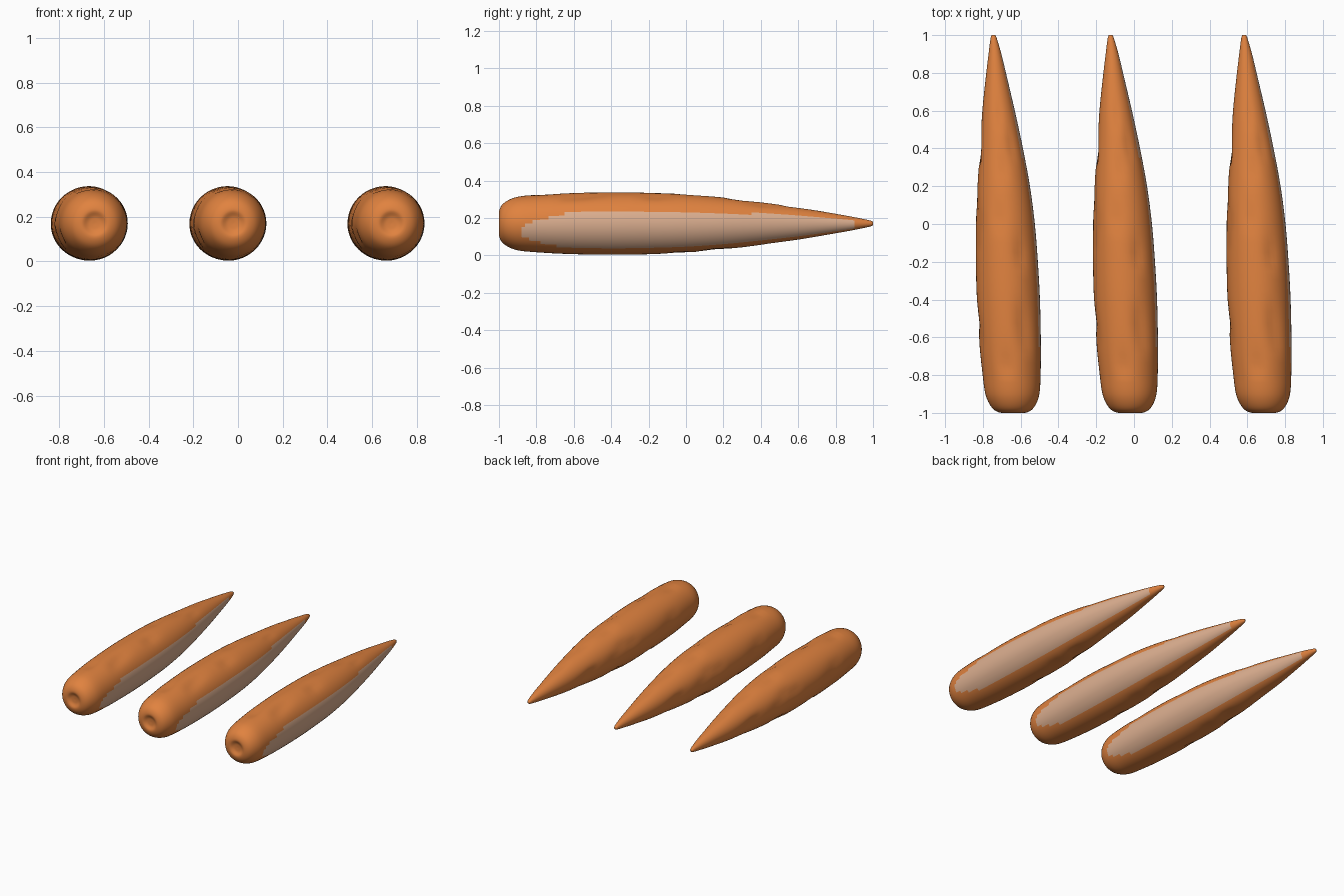
import bpy, bmesh, math, random
from mathutils import Vector

if "Cube" in bpy.data.objects:
    bpy.data.objects.remove(bpy.data.objects["Cube"])

random.seed(4)
SEG, SUB = 48, 4


def material(name, rgb):
    m = bpy.data.materials.new(name)
    m.diffuse_color = (*rgb, 1)
    m.use_nodes = True
    m.node_tree.nodes["Principled BSDF"].inputs["Base Color"].default_value = m.diffuse_color
    return m


orange = material("carrot orange", (0.75, 0.225, 0.05))
pale = material("pale tan", (0.72, 0.43, 0.28))

# Root profile: y along the root, sideways shift, radius
profile = [Vector(p) for p in (
    (-0.985, 0.025, 0.004), (-0.988, 0.025, 0.03), (-1.0, 0.025, 0.06), (-0.985, 0.024, 0.098),
    (-0.95, 0.023, 0.125), (-0.90, 0.021, 0.143), (-0.82, 0.018, 0.152),
    (-0.65, 0.010, 0.162), (-0.4, 0.0, 0.167), (-0.2, -0.008, 0.164),
    (0.0, -0.016, 0.156), (0.2, -0.025, 0.139), (0.4, -0.037, 0.114),
    (0.6, -0.052, 0.086), (0.8, -0.065, 0.052), (0.9, -0.071, 0.034),
    (0.985, -0.078, 0.016), (1.0, -0.079, 0.010))]


def smooth_path(pts, sub):
    out = []
    for i in range(len(pts) - 1):
        a, b, c, d = (pts[min(max(i + k, 0), len(pts) - 1)] for k in (-1, 0, 1, 2))
        for s in range(sub):
            t = s / sub
            # chord-limited tangents keep uneven spans from overshooting
            span = (c - b).length
            m1 = (c - a) * (span / max((b - a).length + span, 1e-6))
            m2 = (d - b) * (span / max((d - c).length + span, 1e-6))
            out.append(b * (2*t**3 - 3*t*t + 1) + m1 * (t**3 - 2*t*t + t)
                       + c * (3*t*t - 2*t**3) + m2 * (t**3 - t*t))
    return out + [pts[-1]]


# Shallow notches in the skin: position, angle, depth
dents = [(random.uniform(-0.85, 0.55), math.radians(random.uniform(40, 300)),
          random.uniform(0.006, 0.012)) for _ in range(26)]


def dent_depth(y, ang):
    total = 0
    for dy, da, depth in dents:
        u = y - dy
        w = (ang - da + math.pi) % (2 * math.pi) - math.pi
        length = 0.03 if u < 0 else 0.09
        total += depth * math.exp(-(u / length) ** 2 - (w / 0.22) ** 2)
    return min(total, 0.012)


def in_patch(y, x, z, r):
    # pale strip on the lower right side
    if not -0.89 < y < 0.9 or x < 0:
        return False
    grow = min(1, (y + 0.89) / 0.25)
    ang = math.degrees(math.atan2(z, x))
    top = min(math.degrees(math.asin(min(0.054 / r, 0.55))), 34)
    return -20 - 33 * grow ** 0.5 < ang < -15 + (15 + top) * grow ** 0.5


def carrot_mesh():
    bm = bmesh.new()
    rings = []
    for y, cx, r in smooth_path(profile, SUB):
        r = max(r, 0.003)
        ring = []
        for k in range(SEG):
            a = 2 * math.pi * k / SEG
            rr = r - dent_depth(y, a) * min(1, r / 0.15)
            ring.append(bm.verts.new((cx + rr * math.cos(a), y, 0.17 + rr * math.sin(a))))
        rings.append((ring, y, cx, r))
    for (p, y0, c0, r0), (q, y1, c1, r1) in zip(rings, rings[1:]):
        for k in range(SEG):
            n = (k + 1) % SEG
            f = bm.faces.new((p[k], q[k], q[n], p[n]))
            c = f.calc_center_median()
            f.material_index = int(in_patch(c.y, c.x - (c0 + c1) / 2, c.z - 0.17, (r0 + r1) / 2))
    bm.faces.new(rings[0][0])
    bm.faces.new(rings[-1][0])
    bmesh.ops.recalc_face_normals(bm, faces=bm.faces[:])
    for f in bm.faces:
        f.smooth = True
    me = bpy.data.meshes.new("carrot")
    bm.to_mesh(me)
    bm.free()
    me.materials.append(orange)
    me.materials.append(pale)
    return me


# Three identical roots side by side
mesh = carrot_mesh()
for name, x in (("left_carrot", -0.665), ("middle_carrot", -0.045), ("right_carrot", 0.662)):
    ob = bpy.data.objects.new(name, mesh)
    ob.location.x = x
    bpy.context.collection.objects.link(ob)
